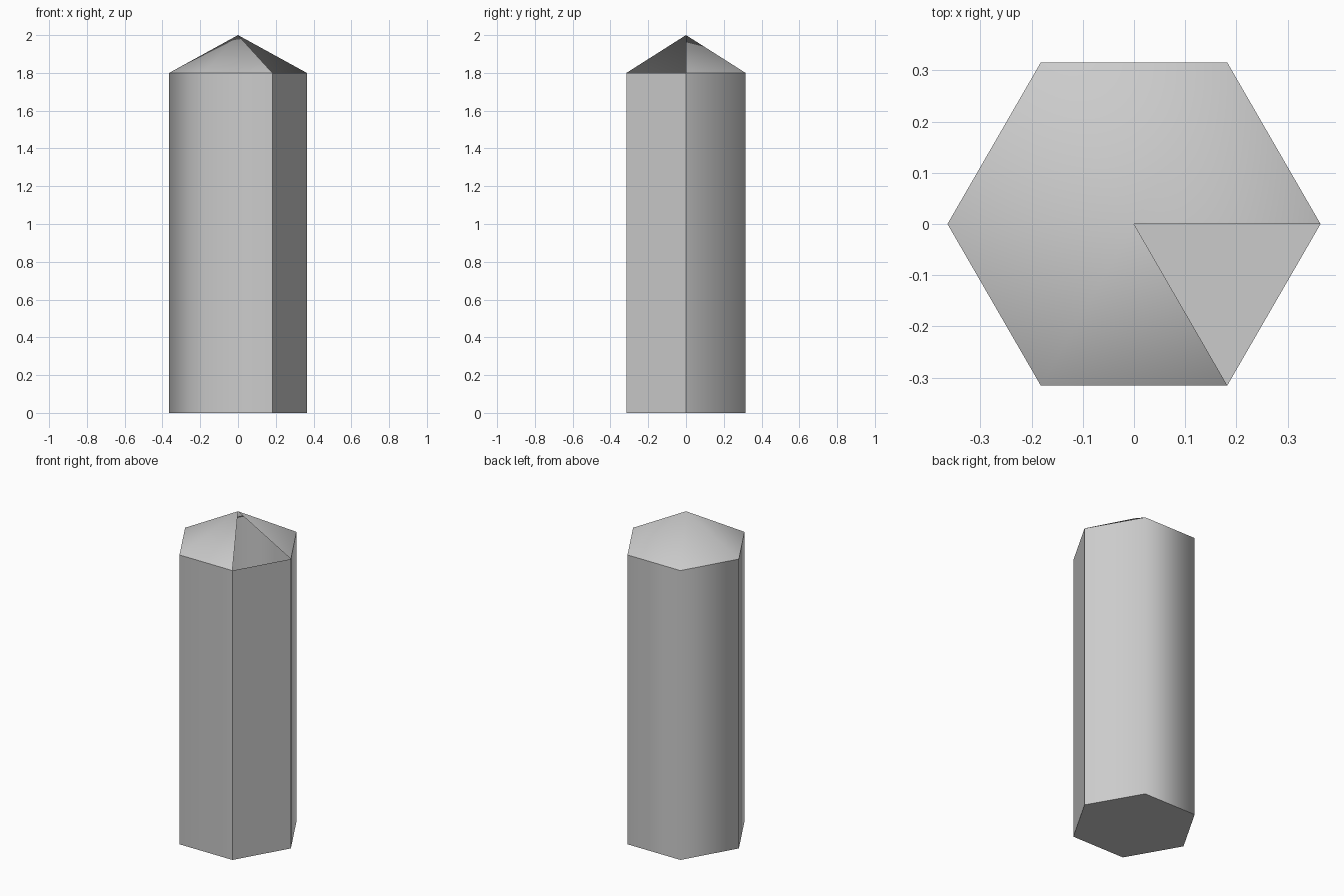
import bpy, bmesh, math

if "Cube" in bpy.data.objects:
    bpy.data.objects.remove(bpy.data.objects["Cube"])

R, RIM, TIP, N = 0.364, 1.8, 2.0, 6
bm = bmesh.new()


def ring(z):
    return [bm.verts.new((R * math.cos(math.tau * i / N),
                          R * math.sin(math.tau * i / N), z)) for i in range(N)]


# Hollow hexagonal shaft with a flat base
low, high = ring(0), ring(RIM)
apex = bm.verts.new((0, 0, TIP))
bm.faces.new(low[::-1])
for i in range(N):
    j = (i + 1) % N
    side = bm.faces.new((low[i], low[j], high[j], high[i]))
    side.smooth = i < N - 1
    # Pointed cap, left open over the front-right side
    if i < N - 1:
        bm.faces.new((high[i], high[j], apex)).smooth = True

# Hard edges at the rim, the base and both borders of the flat side
for e in bm.edges:
    a, b = e.verts
    level = abs(a.co.z - b.co.z) < 1e-4
    seam = {a, b} in ({low[0], high[0]}, {low[5], high[5]})
    e.smooth = not (level or seam)

mesh = bpy.data.meshes.new("crystal_post")
bm.to_mesh(mesh)
bm.free()
bpy.context.collection.objects.link(bpy.data.objects.new("crystal_post", mesh))
